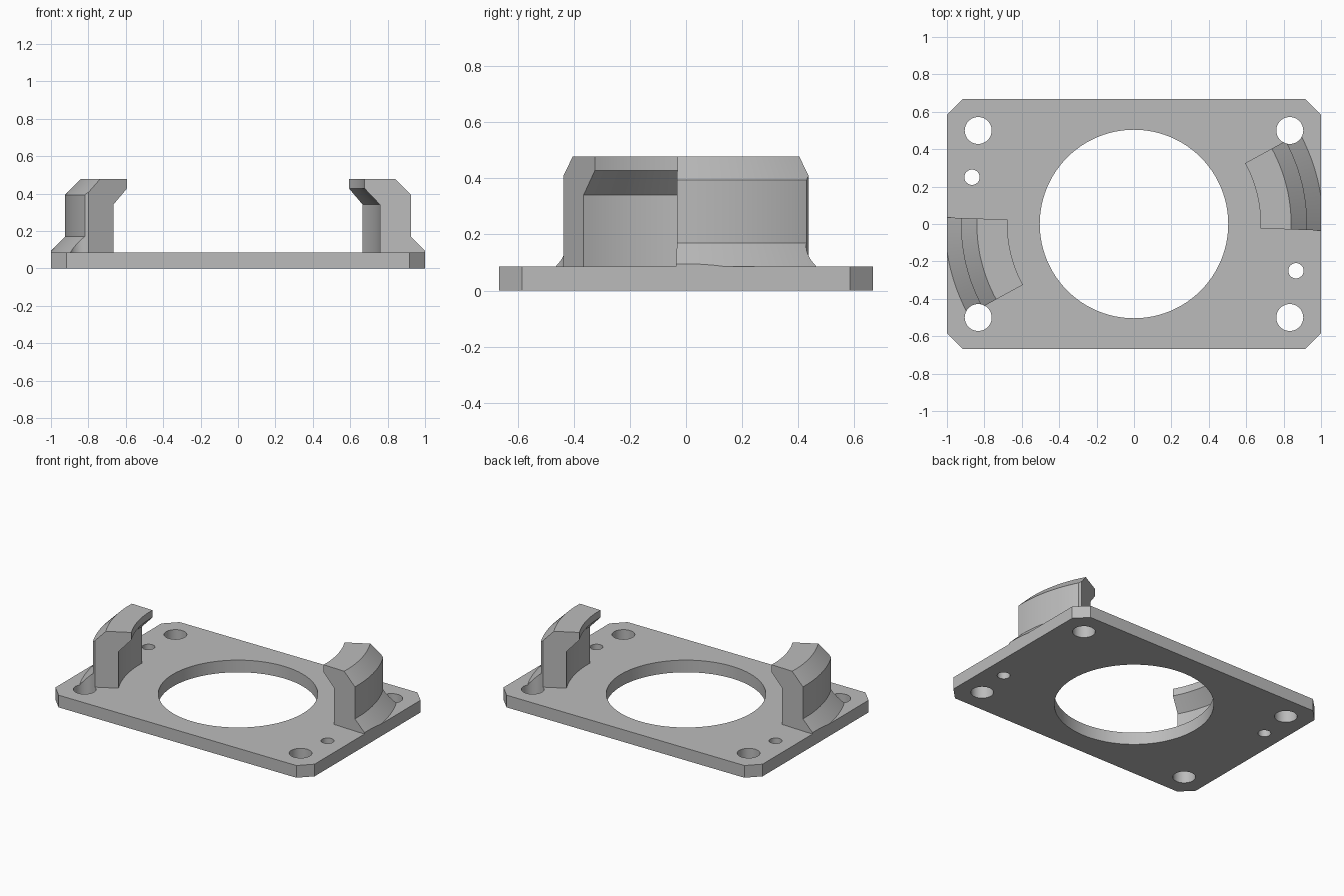
import bpy, bmesh
from math import radians, pi, cos, sin
from mathutils import Matrix

cube = bpy.data.objects.get("Cube")
if cube:
    bpy.data.objects.remove(cube, do_unlink=True)

PLATE_TOP = 0.085
HALF_X, HALF_Y, CHAMFER = 1.0, 0.667, 0.083

grey = bpy.data.materials.new("plain grey")
grey.use_nodes = True
grey.diffuse_color = (0.5, 0.5, 0.5, 1)
grey.node_tree.nodes["Principled BSDF"].inputs["Base Color"].default_value = (0.5, 0.5, 0.5, 1)


def make_object(name, bm):
    bmesh.ops.recalc_face_normals(bm, faces=bm.faces)
    mesh = bpy.data.meshes.new(name)
    bm.to_mesh(mesh)
    bm.free()
    mesh.materials.append(grey)
    obj = bpy.data.objects.new(name, mesh)
    bpy.context.collection.objects.link(obj)
    return obj


def prism(name, outline, z0, z1):
    bm = bmesh.new()
    base = bm.faces.new([bm.verts.new((x, y, z0)) for x, y in outline])
    side = bmesh.ops.extrude_face_region(bm, geom=[base])["geom"]
    verts = [v for v in side if isinstance(v, bmesh.types.BMVert)]
    bmesh.ops.translate(bm, vec=(0, 0, z1 - z0), verts=verts)
    return make_object(name, bm)


def cylinder(name, x, y, radius, sides):
    ring = [(x + radius * cos(2 * pi * i / sides), y + radius * sin(2 * pi * i / sides))
            for i in range(sides)]
    return prism(name, ring, -0.3, 0.8)


def cut(obj, cutter, operation="DIFFERENCE"):
    bpy.context.view_layer.objects.active = obj
    mod = obj.modifiers.new("cut", "BOOLEAN")
    mod.operation, mod.object, mod.solver = operation, cutter, "EXACT"
    bpy.ops.object.modifier_apply(modifier=mod.name)


# Base plate with chamfered corners
corners = []
for sx, sy in ((1, 1), (-1, 1), (-1, -1), (1, -1)):
    pair = [(sx * HALF_X, sy * (HALF_Y - CHAMFER)), (sx * (HALF_X - CHAMFER), sy * HALF_Y)]
    corners += pair if sx * sy > 0 else pair[::-1]
plate = prism("base_plate", corners, 0, PLATE_TOP)

# Hooked clip arms: a radial profile swept around the central opening
profile = [(0.76, PLATE_TOP), (0.76, 0.34), (0.677, 0.427), (0.677, 0.478),
           (0.84, 0.478), (0.925, 0.393), (0.925, 0.17), (1.01, PLATE_TOP)]


def clip_arm(name, turn):
    start, end, steps = radians(-2), radians(28.7), 16
    bm = bmesh.new()
    rows = []
    for i in range(steps + 1):
        a = start + (end - start) * i / steps
        rows.append([bm.verts.new((r * cos(a), r * sin(a), z)) for r, z in profile])
    n = len(profile)
    for a, b in zip(rows, rows[1:]):
        for j in range(n):
            k = (j + 1) % n
            bm.faces.new((a[j], a[k], b[k], b[j]))
    bm.faces.new(rows[0])
    bm.faces.new(rows[-1])
    bm.transform(Matrix.Rotation(turn, 4, "Z"))
    return make_object(name, bm)


arms = [clip_arm("left_clip_arm", 0), clip_arm("right_clip_arm", pi)]

# Openings: corner screw holes, two small pin holes and the central bore
screws = [cylinder("screw_cutter", sx * 0.833, sy * 0.5, 0.072, 48)
          for sx in (-1, 1) for sy in (-1, 1)]
pins = [cylinder("pin_cutter", s * 0.866, -s * 0.25, 0.041, 32) for s in (-1, 1)]
bore = cylinder("bore_cutter", 0, 0, 0.504, 96)
for cutter in screws + pins + [bore]:
    cut(plate, cutter)

# Arms are trimmed by the screw holes and by the plate ends
trim = prism("trim_cutter", [(-1, -1), (1, -1), (1, 1), (-1, 1)], -0.5, 1)
for arm, screw in zip(arms, (screws[3], screws[0])):
    cut(arm, screw)
    cut(arm, trim, "INTERSECT")

for cutter in screws + pins + [bore, trim]:
    bpy.data.objects.remove(cutter, do_unlink=True)

# Smooth curved walls, keep edges sharp
bpy.ops.object.select_all(action="DESELECT")
for obj in [plate] + arms:
    obj.select_set(True)
bpy.context.view_layer.objects.active = plate
bpy.ops.object.shade_smooth_by_angle(angle=radians(25))
